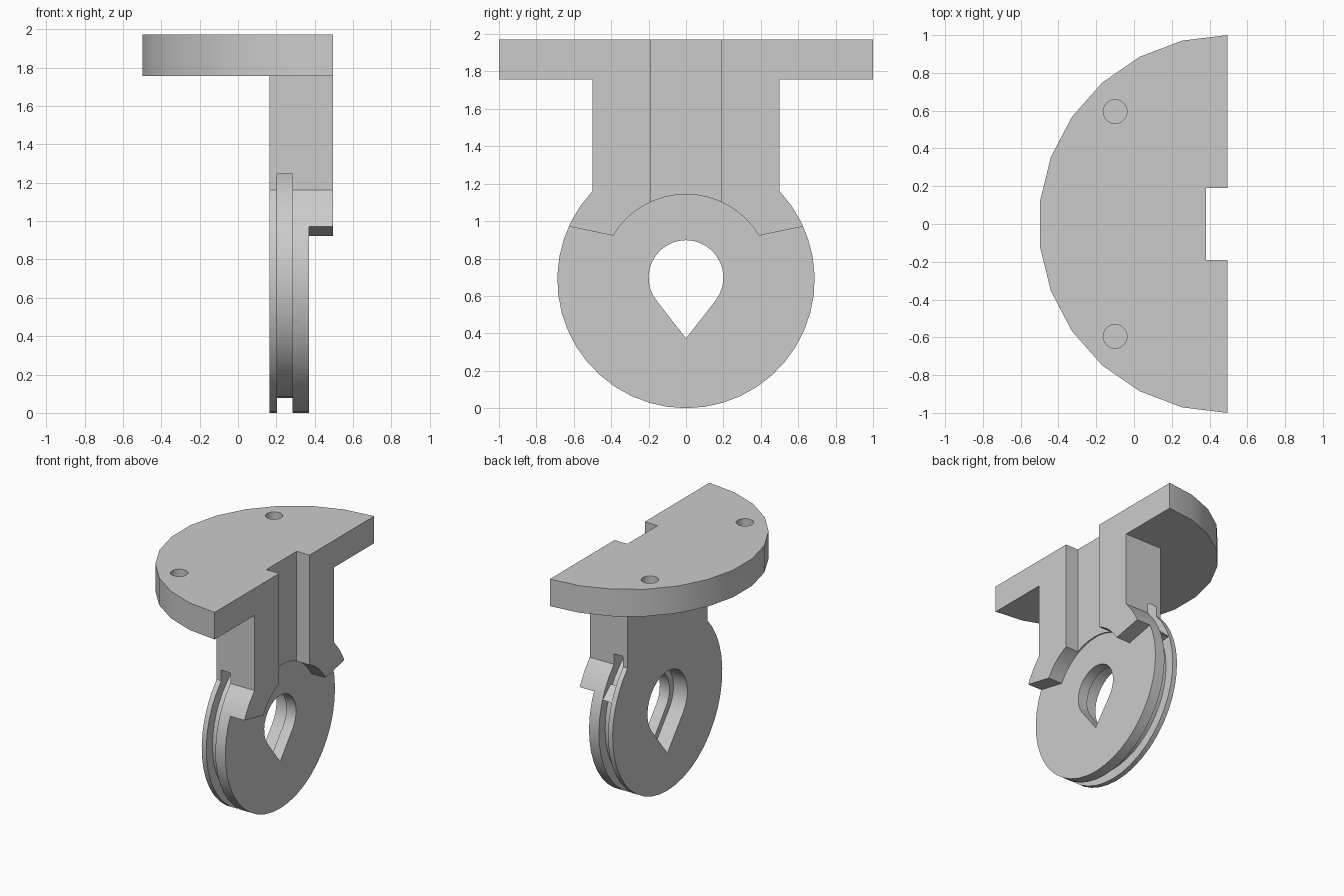
import bpy, bmesh, math
from mathutils import Vector

if "Cube" in bpy.data.objects:
    bpy.data.objects.remove(bpy.data.objects["Cube"])

HUB_Z = 0.688
HUB_R = 0.688
FRONT = 0.495

grey = bpy.data.materials.new("plain grey")
grey.use_nodes = True
grey.diffuse_color = (0.6, 0.6, 0.6, 1)
grey.node_tree.nodes["Principled BSDF"].inputs["Base Color"].default_value = (0.6, 0.6, 0.6, 1)


def finish(bm, name):
    bmesh.ops.recalc_face_normals(bm, faces=bm.faces)
    mesh = bpy.data.meshes.new(name)
    bm.to_mesh(mesh)
    bm.free()
    mesh.materials.append(grey)
    obj = bpy.data.objects.new(name, mesh)
    bpy.context.collection.objects.link(obj)
    return obj


def prism(name, outline, axis, lo, hi):
    """Extrude a 2D outline along x (outline in y, z) or z (outline in x, y)."""
    bm = bmesh.new()
    place = (lambda a, b: (lo, a, b)) if axis == "x" else (lambda a, b: (a, b, lo))
    face = bm.faces.new([bm.verts.new(place(a, b)) for a, b in outline])
    out = bmesh.ops.extrude_face_region(bm, geom=[face])
    step = Vector((hi - lo, 0, 0)) if axis == "x" else Vector((0, 0, hi - lo))
    bmesh.ops.translate(bm, vec=step, verts=[v for v in out["geom"] if isinstance(v, bmesh.types.BMVert)])
    return finish(bm, name)


def arc(ca, cb, r, start, end, n):
    angles = [math.radians(start + (end - start) * i / n) for i in range(n + 1)]
    return [(ca + r * math.cos(t), cb + r * math.sin(t)) for t in angles]


def ring(name, r_in, r_out, lo, hi, n):
    """Square-section ring around the hub axis."""
    bm = bmesh.new()
    loops = []
    for i in range(n):
        t = 2 * math.pi * i / n
        loops.append([bm.verts.new((x, r * math.cos(t), HUB_Z + r * math.sin(t)))
                      for x, r in ((lo, r_in), (hi, r_in), (hi, r_out), (lo, r_out))])
    for a, b in zip(loops, loops[1:] + loops[:1]):
        for k in range(4):
            m = (k + 1) % 4
            bm.faces.new((a[k], a[m], b[m], b[k]))
    return finish(bm, name)


def teardrop(r, tip):
    """Round hole with a tangent point at the bottom."""
    lean = math.degrees(math.asin(r / tip))
    return arc(0, HUB_Z + 0.01, r, -lean, 180 + lean, 24) + [(0, HUB_Z + 0.01 - tip)]


def combine(target, tool, operation):
    mod = target.modifiers.new(operation, "BOOLEAN")
    mod.operation = operation
    mod.solver = "EXACT"
    mod.object = tool
    bpy.context.view_layer.objects.active = target
    bpy.ops.object.modifier_apply(modifier=mod.name)
    bpy.data.objects.remove(tool)


# Upright stem with round hub
shoulder = math.degrees(math.acos(0.5 / HUB_R))
outline = arc(0, HUB_Z, HUB_R, shoulder, -180 - shoulder, 32) + [(-0.5, 1.85), (0.5, 1.85)]
bracket = prism("bracket", outline, "x", 0.163, FRONT)

# Half-round mounting plate
combine(bracket, prism("plate", arc(FRONT, 0, 1, 90, 270, 13), "z", 1.757, 1.972), "UNION")

# Hub face relief, leaving two raised lugs under the stem
relief = arc(0, HUB_Z, 0.455, 31, 149, 16)
relief += [(-0.62, 0.97), (-0.9, 1.03), (-0.9, -0.1), (0.9, -0.1), (0.9, 1.03), (0.62, 0.97)]
combine(bracket, prism("relief", relief, "x", 0.37, 0.6), "DIFFERENCE")

# Channel down the front of the stem
channel = [(-0.19, 0.8), (0.19, 0.8), (0.19, 2.1), (-0.19, 2.1)]
combine(bracket, prism("channel", channel, "x", 0.382, 0.6), "DIFFERENCE")

# Rim groove running up into the shoulders
combine(bracket, ring("groove", 0.61, 0.75, 0.203, 0.283, 48), "DIFFERENCE")

# Teardrop bore, wider from the back
combine(bracket, prism("bore", teardrop(0.2, 0.325), "x", 0, 0.6), "DIFFERENCE")
combine(bracket, prism("wide_bore", teardrop(0.25, 0.4), "x", 0, 0.285), "DIFFERENCE")

# Blind screw holes in the plate
for y in (-0.595, 0.595):
    combine(bracket, prism("screw_hole", arc(-0.1, y, 0.063, 0, 345, 23), "z", 1.85, 2.1), "DIFFERENCE")

# Small wedge anchoring the groove on one side
wedge = [(0.55, 0.92), (0.64, 0.93), (0.54, 1.02)]
combine(bracket, prism("wedge", wedge, "x", 0.19, 0.295), "UNION")

bpy.ops.object.select_all(action="DESELECT")
bracket.select_set(True)
bpy.context.view_layer.objects.active = bracket
bpy.ops.object.shade_smooth_by_angle(angle=math.radians(30))
